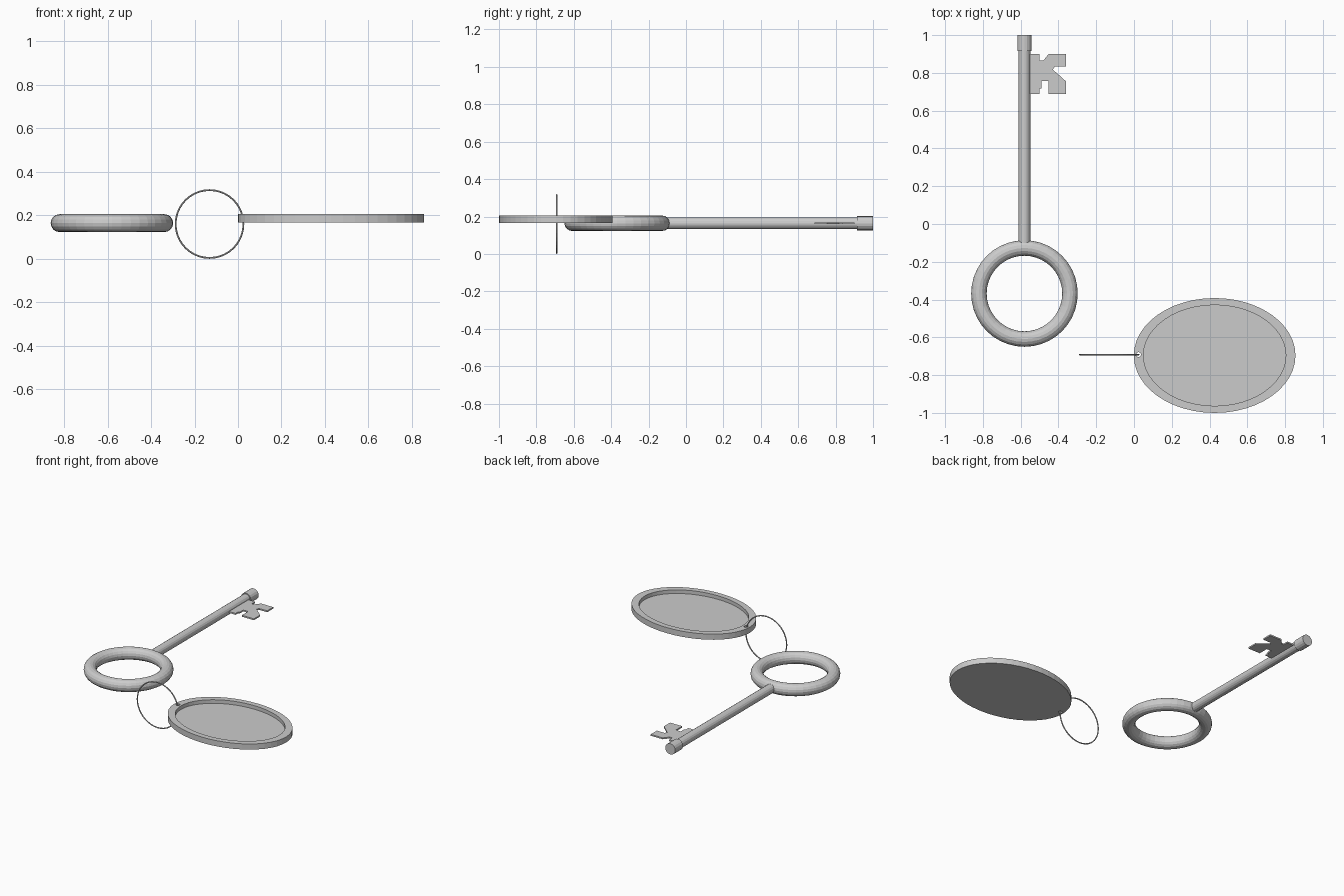
import bpy, bmesh, math
from mathutils import Matrix, Vector

cube = bpy.data.objects.get("Cube")
if cube:
    bpy.data.objects.remove(cube, do_unlink=True)

metal = bpy.data.materials.new("grey metal")
metal.use_nodes = True
grey = (0.6, 0.6, 0.6, 1)
metal.diffuse_color = grey
metal.node_tree.nodes["Principled BSDF"].inputs["Base Color"].default_value = grey

KEY_X, KEY_Z = -0.58, 0.164
TAG = Vector((0.427, -0.696, 0.166))


def finish(bm, name):
    bmesh.ops.recalc_face_normals(bm, faces=bm.faces)
    mesh = bpy.data.meshes.new(name)
    bm.to_mesh(mesh)
    bm.free()
    obj = bpy.data.objects.new(name, mesh)
    bpy.context.collection.objects.link(obj)
    mesh.materials.append(metal)
    return obj


def torus(name, centre, major, minor, sides, ring_sides, upright=False):
    bpy.ops.mesh.primitive_torus_add(
        location=centre, major_radius=major, minor_radius=minor,
        major_segments=sides, minor_segments=ring_sides,
        rotation=(math.pi / 2 if upright else 0, 0, 0))
    obj = bpy.context.object
    obj.name = name
    obj.data.materials.append(metal)


def rod(name, radius, y0, y1, sides=16):
    bm = bmesh.new()
    place = Matrix.Translation((KEY_X, (y0 + y1) / 2, KEY_Z)) @ Matrix.Rotation(math.pi / 2, 4, 'X')
    bmesh.ops.create_cone(bm, cap_ends=True, segments=sides, radius1=radius,
                          radius2=radius, depth=y1 - y0, matrix=place)
    finish(bm, name)


def extruded(name, outline, z0, z1):
    bm = bmesh.new()
    face = bm.faces.new([bm.verts.new((x, y, z0)) for x, y in outline])
    made = bmesh.ops.extrude_face_region(bm, geom=[face])["geom"]
    bmesh.ops.translate(bm, vec=(0, 0, z1 - z0),
                        verts=[v for v in made if isinstance(v, bmesh.types.BMVert)])
    return finish(bm, name)


def ellipse(cx, cy, rx, ry, count=48):
    steps = [2 * math.pi * i / count for i in range(count)]
    return [(cx + rx * math.cos(a), cy + ry * math.sin(a)) for a in steps]


# Key: round handle, shaft and end collar
torus("key_handle", (KEY_X, -0.368, KEY_Z), 0.241, 0.041, 40, 16)
rod("key_shaft", 0.031, -0.1, 0.96)
rod("key_collar", 0.038, 0.915, 1.0)

# Key bit: notched flat plate beside the shaft
bit = [(-0.56, 0.90), (-0.50, 0.90), (-0.50, 0.865), (-0.48, 0.865), (-0.452, 0.90),
       (-0.36, 0.90), (-0.36, 0.833), (-0.42, 0.833), (-0.43, 0.817), (-0.405, 0.796),
       (-0.36, 0.755), (-0.36, 0.688), (-0.452, 0.688), (-0.452, 0.757), (-0.49, 0.757),
       (-0.49, 0.717), (-0.50, 0.717), (-0.50, 0.688), (-0.56, 0.688)]
extruded("key_bit", bit, KEY_Z - 0.005, KEY_Z + 0.005)

# Thin upright link ring
torus("link_ring", (-0.131, -0.691, 0.16), 0.156, 0.004, 40, 8, upright=True)

# Oval tag: solid plate, with a sunken face and a hole cut through the rim
tag = extruded("oval_tag", ellipse(TAG.x, TAG.y, 0.428, 0.304), TAG.z, TAG.z + 0.039)
recess = extruded("recess_cutter", ellipse(TAG.x, TAG.y, 0.377, 0.267), TAG.z + 0.014, TAG.z + 0.1)
hole = extruded("hole_cutter", ellipse(0.024, -0.691, 0.013, 0.013, 12), TAG.z - 0.1, TAG.z + 0.1)
for cutter in (recess, hole):
    cutter.hide_render = True
    cutter.hide_viewport = True
    cut = tag.modifiers.new(cutter.name, 'BOOLEAN')
    cut.object = cutter
    cut.operation = 'DIFFERENCE'
    cut.solver = 'EXACT'
